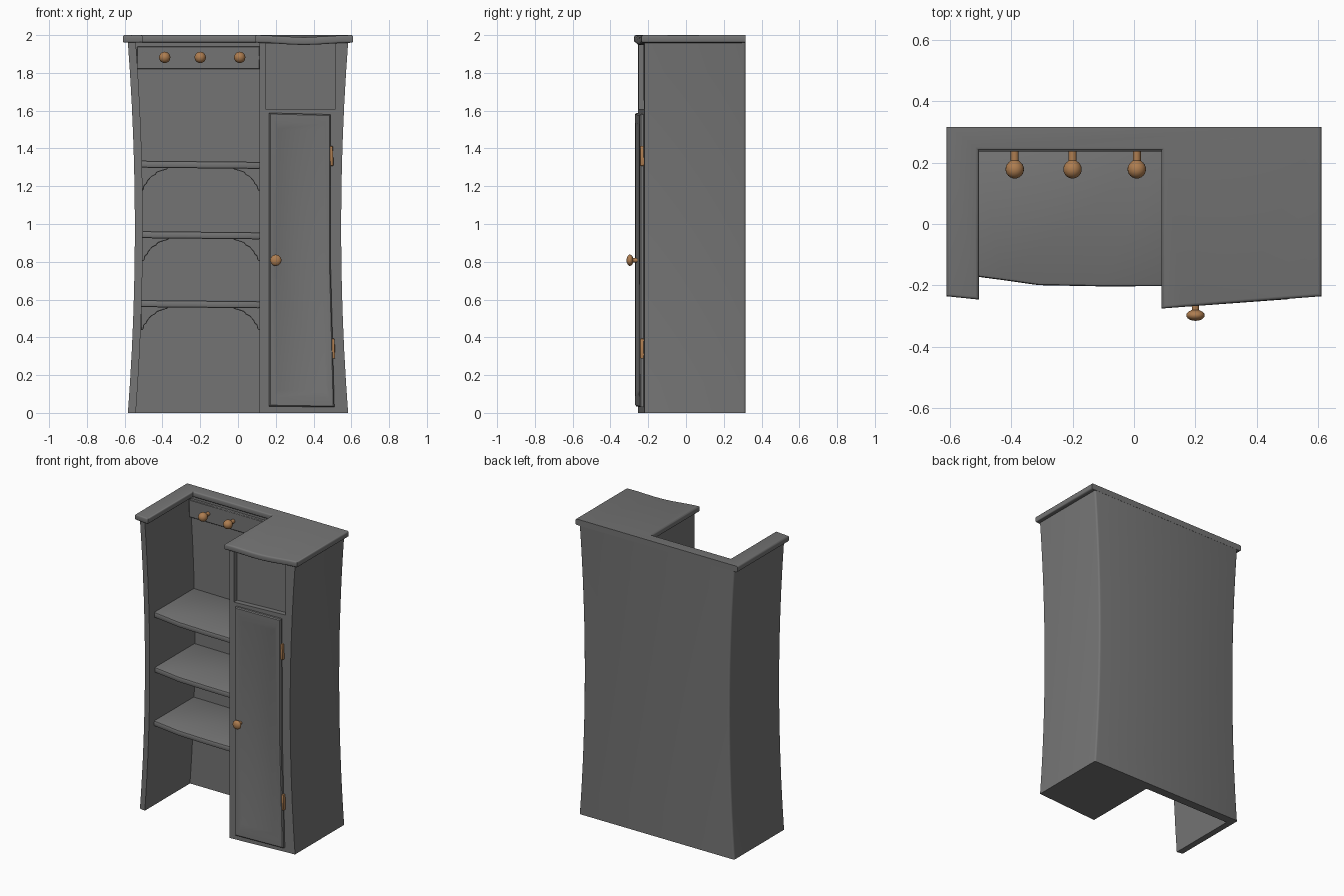
import bpy, bmesh, math

if "Cube" in bpy.data.objects:
    bpy.data.objects.remove(bpy.data.objects["Cube"])


def material(name, rgb):
    m = bpy.data.materials.new(name)
    m.diffuse_color = (*rgb, 1)
    m.use_nodes = True
    m.node_tree.nodes["Principled BSDF"].inputs["Base Color"].default_value = m.diffuse_color
    return m


grey = material("dark_grey_paint", (0.175, 0.175, 0.175))
brown = material("brown_wood", (0.42, 0.205, 0.08))


def bow(z):
    """Half width of the body, waisted in the middle."""
    return 0.546 + 0.037 * ((z - 0.98) / 0.98) ** 2


def face_y(x):
    """Slanted front plane of the cupboard."""
    return -0.254 + (x - 0.114) * 0.073


def smooth(ob):
    for p in ob.data.polygons:
        p.use_smooth = True
    ob.data.set_sharp_from_angle(angle=math.radians(40))


def finish(name, bm, bevel=0, segs=2, mat=grey, pick=lambda a, b: True):
    """Bevel the sharp edges accepted by pick, then make the object."""
    bmesh.ops.recalc_face_normals(bm, faces=bm.faces)
    if bevel:
        sharp = [e for e in bm.edges if e.calc_face_angle(0) > math.radians(35)
                 and pick(e.verts[0].co, e.verts[1].co)]
        bmesh.ops.bevel(bm, geom=sharp, offset=bevel, segments=segs,
                        profile=0.5, affect='EDGES')
    me = bpy.data.meshes.new(name)
    bm.to_mesh(me)
    bm.free()
    me.materials.append(mat)
    ob = bpy.data.objects.new(name, me)
    bpy.context.collection.objects.link(ob)
    smooth(ob)
    return ob


def loft(name, rings, **kw):
    """Join closed rings of 3D points and cap both ends."""
    bm = bmesh.new()
    vs = [[bm.verts.new(p) for p in r] for r in rings]
    n = len(vs[0])
    for a, b in zip(vs, vs[1:]):
        for i in range(n):
            j = (i + 1) % n
            bm.faces.new((a[i], a[j], b[j], b[i]))
    bm.faces.new(vs[0][::-1])
    bm.faces.new(vs[-1])
    return finish(name, bm, **kw)


def box(name, lo, hi, **kw):
    ring = [(lo[0], lo[1]), (hi[0], lo[1]), (hi[0], hi[1]), (lo[0], hi[1])]
    return loft(name, [[(x, y, z) for x, y in ring] for z in (lo[2], hi[2])], **kw)


def turned(name, x, z, profile, seg=20):
    """Knob turned around the y axis; profile holds (radius, y)."""
    rings = [[(x + r * math.cos(2 * math.pi * i / seg), y,
               z + r * math.sin(2 * math.pi * i / seg)) for i in range(seg)]
             for r, y in profile]
    return loft(name, rings, mat=brown)


def ball(r, ry, cy, stem, y_end):
    pts = [(max(r * math.sin(a), 0.001), cy - ry * math.cos(a))
           for a in [math.pi * k / 12 for k in range(11)]]
    return pts + [(stem, pts[-1][1] + 0.002), (stem, y_end)]


# body: left side, back and cupboard in one waisted shell, rounded back corners
rings = []
for k in range(13):
    z = 1.965 * k / 12
    b = bow(z)
    rings.append([(x, y, z) for x, y in (
        (-b, 0.315), (-b, -0.22), (-b + 0.042, -0.228), (-b + 0.042, 0.257),
        (0.114, 0.257), (0.114, face_y(0.114)), (b, -0.22), (b, 0.315))])
body = loft("body", rings, bevel=0.012, segs=3,
            pick=lambda a, b: min(a.y, b.y) > 0.31 and abs(a.z - b.z) > 0.1)

# shallow niche above the door
cut = loft("niche_cutter", [[(0.145, -0.4, z), (0.515, -0.4, z),
                             (0.515, face_y(0.515) + 0.035, z),
                             (0.145, face_y(0.145) + 0.035, z)] for z in (1.61, 1.955)])
cut.hide_render = True
mod = body.modifiers.new("niche", 'BOOLEAN')
mod.operation = 'DIFFERENCE'
mod.object = cut
bpy.context.view_layer.objects.active = body
bpy.ops.object.modifier_apply(modifier="niche")
bpy.data.objects.remove(cut)
smooth(body)

# crown board with a slightly sagging front over the cupboard
front = [(0.09 + 0.52 * t / 8, -0.275 + 0.04 * t / 8, -0.012 * math.sin(math.pi * t / 8) ** 2)
         for t in range(9)]
plan = ([(-0.61, 0.316, 0), (-0.61, -0.235, 0), (-0.505, -0.246, 0),
         (-0.505, 0.24, 0), (0.09, 0.24, 0)] + front + [(0.61, 0.316, 0)])
loft("crown", [[(x, y, z + d) for x, y, d in plan] for z in (1.96, 2.0)],
     bevel=0.01, segs=3,
     pick=lambda a, b: min(a.y, b.y) < 0.3 and abs(a.z - b.z) < 0.03)

# peg rail and pegs
box("peg_rail", (-0.535, 0.236, 1.82), (0.116, 0.26, 1.94), bevel=0.004, segs=1)
for i, x in enumerate((-0.388, -0.20, 0.009)):
    turned(f"peg_{i + 1}", x, 1.882, ball(0.03, 0.03, 0.178, 0.013, 0.245))

# shelves with bowed fronts, each on two scrolled brackets at the back wall
bracket = [(0, 0.01), (0.14, 0.01), (0.14, -0.005), (0.115, -0.012), (0.085, -0.022),
           (0.075, -0.035), (0.055, -0.045), (0.035, -0.068), (0.028, -0.085),
           (0.018, -0.09), (0.012, -0.115), (0, -0.12)]
for i, top in enumerate((0.597, 0.962, 1.335)):
    b = bow(top) - 0.03
    edge = [(-b, -0.17), (-0.43, -0.182), (-0.31, -0.199), (-0.1, -0.203),
            (0.118, -0.202), (0.118, 0.26), (-b, 0.26)]
    # the right end sits a touch lower
    loft(f"shelf_{i + 1}", [[(x, y, z - 0.01 * (x + 0.5)) for x, y in edge]
                            for z in (top - 0.037, top)], bevel=0.009)
    for side, x0, s in (("left", -b + 0.008, 1), ("right", 0.116, -1)):
        loft(f"bracket_{side}_{i + 1}",
             [[(x0 + s * u, y, top - 0.04 + w) for u, w in bracket]
              for y in (0.21, 0.259)], bevel=0.003, segs=1)


def door_ring(m, out, mz):
    """Door outline shrunk by m and mz, standing out from the slanted face."""
    pts = [(0.165 + m, 0.035 + mz), (0.51 - m, 0.03 + mz), (0.49 - m, 0.8),
           (0.49 - m, 1.58 - mz), (0.165 + m, 1.588 - mz), (0.165 + m, 0.8)]
    return [(x, face_y(x) - out, z) for x, z in pts]


# door with a softly sunken panel
loft("door", [door_ring(0, -0.01, 0), door_ring(0, 0.013, 0), door_ring(0.006, 0.019, 0.006),
              door_ring(0.03, 0.019, 0.05), door_ring(0.045, 0.011, 0.085)])

# door knob
turned("door_knob", 0.20, 0.808, ball(0.03, 0.018, -0.297, 0.012, -0.25))

# hinges
for name, x, z in (("hinge_top", 0.495, 1.36), ("hinge_bottom", 0.504, 0.34)):
    h = box(name, (-0.009, -0.012, -0.053), (0.009, 0.014, 0.053),
            bevel=0.005, mat=brown)
    h.location = (x, -0.231, z)
    h.rotation_euler = (0, math.radians(-2), 0)
